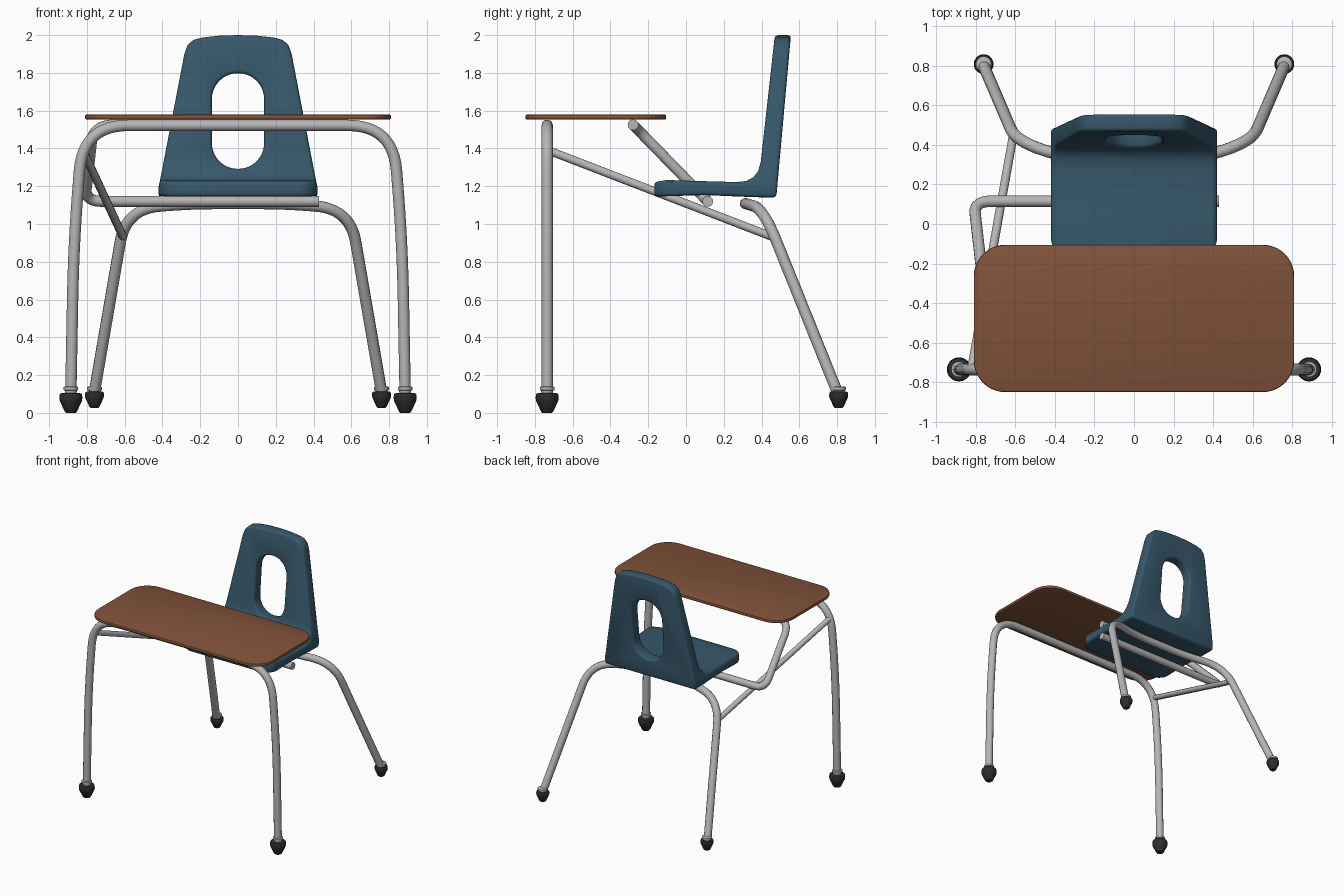
import bpy, bmesh, math
from mathutils import Vector

cube = bpy.data.objects.get("Cube")
if cube:
    bpy.data.objects.remove(cube, do_unlink=True)


def material(name, rgb):
    m = bpy.data.materials.new(name)
    m.use_nodes = True
    m.diffuse_color = (*rgb, 1)
    m.node_tree.nodes["Principled BSDF"].inputs["Base Color"].default_value = (*rgb, 1)
    return m


STEEL = material("grey steel", (0.46, 0.47, 0.46))
BLUE = material("blue plastic", (0.038, 0.098, 0.147))
WOOD = material("brown wood", (0.22, 0.085, 0.042))
RUBBER = material("dark rubber", (0.028, 0.028, 0.028))


def finish(obj, mat=None, angle=35):
    """Apply modifiers, assign the material and smooth the shading."""
    bpy.ops.object.select_all(action="DESELECT")
    obj.select_set(True)
    bpy.context.view_layer.objects.active = obj
    bpy.ops.object.convert(target="MESH")
    if mat:
        obj.data.materials.clear()
        obj.data.materials.append(mat)
    bpy.ops.object.shade_smooth_by_angle(angle=math.radians(angle))
    return obj


def link(name, data):
    obj = bpy.data.objects.new(name, data)
    bpy.context.collection.objects.link(obj)
    return obj


def prism(name, outline, axis, low, high):
    """Extrude a 2D outline along x, y or z."""
    def place(p, d):
        return Vector({"x": (d, *p), "y": (p[0], d, p[1]), "z": (*p, d)}[axis])
    bm = bmesh.new()
    face = bm.faces.new([bm.verts.new(place(p, low)) for p in outline])
    ext = bmesh.ops.extrude_face_region(bm, geom=[face])
    moved = [g for g in ext["geom"] if isinstance(g, bmesh.types.BMVert)]
    bmesh.ops.translate(bm, verts=moved, vec=place((0, 0), high - low))
    bmesh.ops.recalc_face_normals(bm, faces=bm.faces)
    mesh = bpy.data.meshes.new(name)
    bm.to_mesh(mesh)
    bm.free()
    return link(name, mesh)


def rounded_rect(x0, x1, y0, y1, radii, steps=10):
    """Radii run from the low corner counter-clockwise."""
    pts = []
    corners = [(x0, y0, 1, 1), (x1, y0, -1, 1), (x1, y1, -1, -1), (x0, y1, 1, -1)]
    for i, ((x, y, sx, sy), r) in enumerate(zip(corners, radii)):
        if r == 0:
            pts.append((x, y))
            continue
        for k in range(steps + 1):
            a = math.pi * (1 + i / 2 + k / steps / 2)
            pts.append((x + sx * r + r * math.cos(a), y + sy * r + r * math.sin(a)))
    return pts


def bevel(obj, width, segments):
    b = obj.modifiers.new("soft edges", "BEVEL")
    b.width, b.segments = width, segments
    b.limit_method, b.angle_limit = "ANGLE", math.radians(40)
    b.use_clamp_overlap = False


def tube(name, points, cuts, radius):
    """Steel tube along a polyline, with each inner corner rounded."""
    pts = [Vector(p) for p in points]
    path = [pts[0]]
    for a, c, b, cut in zip(pts, pts[1:], pts[2:], cuts):
        s, e = c + (a - c).normalized() * cut, c + (b - c).normalized() * cut
        for k in range(13):
            t = k / 12
            path.append(s * (1 - t) ** 2 + c * 2 * t * (1 - t) + e * t * t)
    path.append(pts[-1])
    curve = bpy.data.curves.new(name, "CURVE")
    curve.dimensions = "3D"
    curve.bevel_depth, curve.bevel_resolution = radius, 4
    curve.use_fill_caps = True
    spline = curve.splines.new("POLY")
    spline.points.add(len(path) - 1)
    for sp, p in zip(spline.points, path):
        sp.co = (*p, 1)
    return finish(link(name, curve), STEEL)


def lathe(name, profile, location, mat, sides=24):
    bm = bmesh.new()
    rings = [[bm.verts.new((r * math.cos(math.tau * i / sides),
                            r * math.sin(math.tau * i / sides), z))
              for i in range(sides)] for r, z in profile]
    for a, b in zip(rings, rings[1:]):
        for i in range(sides):
            j = (i + 1) % sides
            bm.faces.new((a[i], a[j], b[j], b[i]))
    bm.faces.new(rings[0][::-1])
    bm.faces.new(rings[-1])
    mesh = bpy.data.meshes.new(name)
    bm.to_mesh(mesh)
    bm.free()
    obj = link(name, mesh)
    obj.location = location
    return finish(obj, mat, 30)


def mirrored(half):
    return half + [(-x, y, z) for x, y, z in reversed(half)]


# Desk top
desk = prism("desk_top", rounded_rect(-0.81, 0.81, -0.85, -0.105, [0.16] * 4), "z", 1.553, 1.579)
bevel(desk, 0.008, 2)
finish(desk, WOOD)

# Seat shell: side profile trimmed by its front and plan outlines
side = [(-0.17, 1.145), (-0.168, 1.222), (-0.1, 1.233), (0.05, 1.228), (0.27, 1.222),
        (0.32, 1.228), (0.357, 1.248), (0.382, 1.28), (0.396, 1.33), (0.476, 2.05),
        (0.56, 2.05), (0.478, 1.14), (0.36, 1.142), (0.1, 1.153)]
half = [(0.42, 1.1), (0.42, 1.2), (0.411, 1.24), (0.284, 1.9), (0.268, 1.945),
        (0.238, 1.974), (0.19, 1.987), (0.1, 1.997)]
front = half + [(0, 2.0)] + [(-x, z) for x, z in reversed(half)]
seat = prism("seat_shell", side, "x", -0.5, 0.5)
cutters = [
    (prism("front_trim", front, "y", -0.4, 0.8), "INTERSECT"),
    (prism("plan_trim", rounded_rect(-0.42, 0.42, -0.168, 0.7, [0.1, 0.1, 0, 0]),
           "z", 0.9, 2.2), "INTERSECT"),
    (prism("back_opening", rounded_rect(-0.138, 0.138, 1.292, 1.798, [0.136] * 4),
           "y", 0.3, 0.8), "DIFFERENCE"),
]
for cutter, operation in cutters:
    cutter.hide_render = True
    mod = seat.modifiers.new(cutter.name, "BOOLEAN")
    mod.object, mod.operation, mod.solver = cutter, operation, "EXACT"
weld = seat.modifiers.new("tidy", "WELD")
weld.merge_threshold = 0.002
bevel(seat, 0.018, 3)
finish(seat, BLUE)
for cutter, _ in cutters:
    bpy.data.objects.remove(cutter, do_unlink=True)

# Bent tube frames
tube("front_frame", mirrored([(0.885, -0.735, 0.1), (0.87, -0.735, 0.9), (0.82, -0.735, 1.522)]),
     [0.3, 0.24, 0.24, 0.3], 0.03)
tube("rear_frame", mirrored([(0.762, 0.805, 0.1), (0.593, 0.41, 1.08), (0.25, 0.315, 1.108)]),
     [0.19, 0.14, 0.14, 0.19], 0.03)

# Arm joining seat and desk, with its side brace
tube("desk_arm", [(0.43, 0.115, 1.12), (-0.81, 0.115, 1.12), (-0.765, -0.28, 1.525),
                  (0.1, -0.28, 1.525)], [0.09, 0.12], 0.029)
tube("side_brace", [(-0.82, -0.725, 1.388), (-0.61, 0.45, 0.935)], [], 0.022)

# Feet and collars
for label, x, y, z, size in (("front", 0.885, -0.735, 0, 1), ("rear", 0.76, 0.808, 0.027, 0.82)):
    for hand, s in (("left", 1), ("right", -1)):
        foot = [(0.026, 0), (0.032, 0.006), (0.058, 0.062), (0.061, 0.075),
                (0.06, 0.096), (0.055, 0.103), (0.036, 0.106)]
        lathe(f"{label}_{hand}_foot", [(r * size, h * size) for r, h in foot],
              (s * x, y, z), RUBBER)
        lathe(f"{label}_{hand}_collar", [(0.03, 0.1), (0.032, 0.118), (0.039, 0.121),
                                         (0.039, 0.136), (0.031, 0.14)],
              (s * x, y, 0), STEEL)
